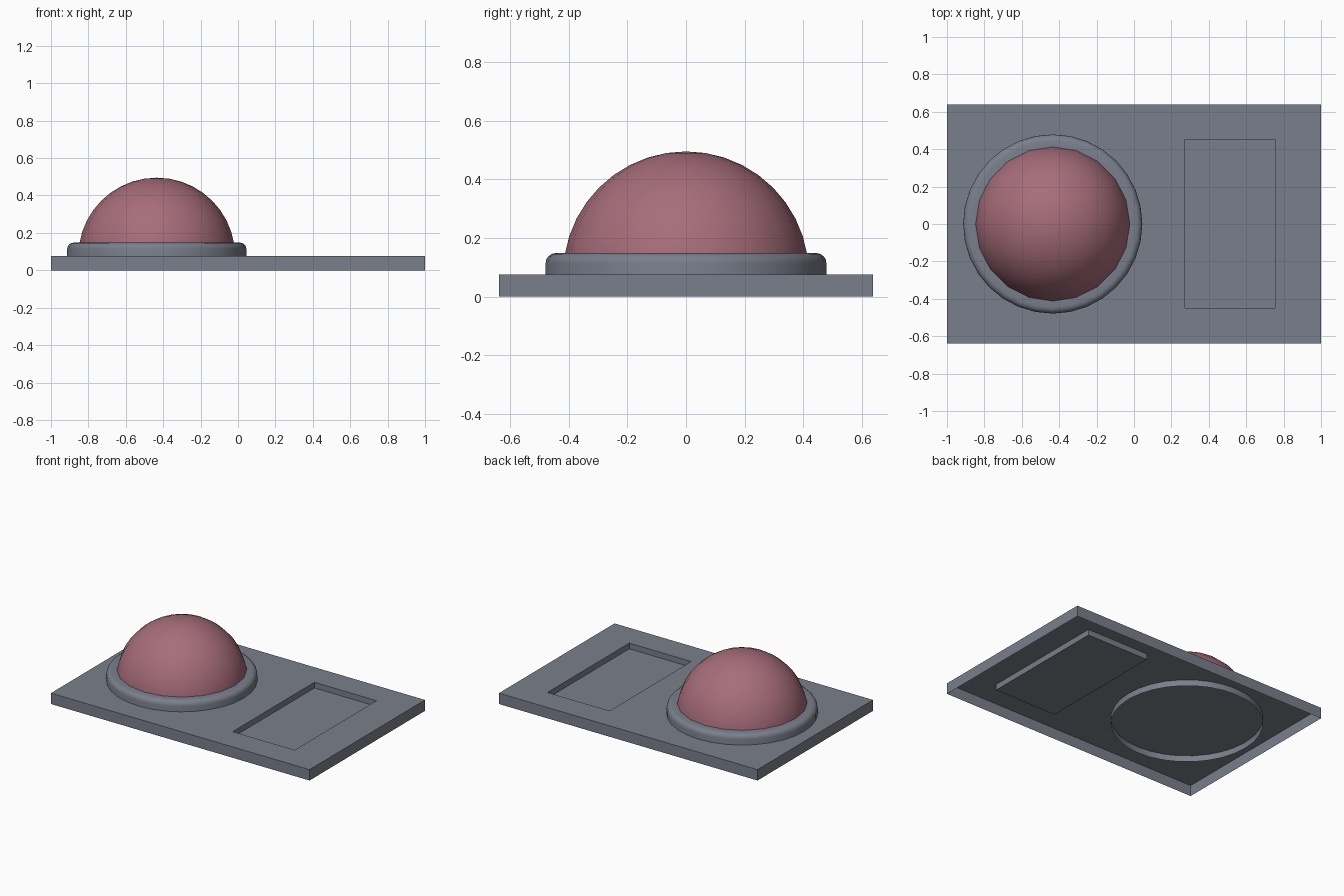
import bpy, bmesh
from math import sin, cos, pi

if "Cube" in bpy.data.objects:
    bpy.data.objects.remove(bpy.data.objects["Cube"])

TOP = 0.076            # height of the plate's upper face
CX = -0.4345           # centre of the dome and its collar
SLATE = (0.195, 0.212, 0.26, 1)
ROSE = (0.385, 0.152, 0.195, 1)


def finish(bm, name, color, angle=40):
    me = bpy.data.meshes.new(name)
    bm.to_mesh(me)
    bm.free()
    ob = bpy.data.objects.new(name, me)
    bpy.context.collection.objects.link(ob)
    mat = bpy.data.materials.new(name + "_colour")
    mat.diffuse_color = color
    mat.use_nodes = True
    mat.node_tree.nodes["Principled BSDF"].inputs["Base Color"].default_value = mat.diffuse_color
    me.materials.append(mat)
    bpy.ops.object.select_all(action='DESELECT')
    ob.select_set(True)
    bpy.context.view_layer.objects.active = ob
    bpy.ops.object.shade_smooth_by_angle(angle=angle * pi / 180)
    return ob


def lathe(name, profile, sides, color):
    """Spin an (r, z) profile, listed bottom to top, about the vertical axis at CX."""
    bm = bmesh.new()
    vs = [bm.verts.new((CX + r, 0, z)) for r, z in profile]
    es = [bm.edges.new(p) for p in zip(vs, vs[1:])]
    bmesh.ops.spin(bm, geom=vs + es, cent=(CX, 0, 0), axis=(0, 0, 1),
                   angle=2 * pi, steps=sides, use_duplicate=False)
    bmesh.ops.remove_doubles(bm, verts=bm.verts, dist=1e-4)
    for f in bm.faces:
        f.normal_update()
        c = f.calc_center_median()
        if (c.x - CX) * f.normal.x + c.y * f.normal.y + f.normal.z * 0.5 < 0:
            f.normal_flip()
    return finish(bm, name, color)


# plate: open-bottomed thin shell with a rectangular pocket in its upper face
bm = bmesh.new()


def loop(x0, x1, y0, y1, z):
    return [bm.verts.new((x, y, z)) for x, y in ((x0, y0), (x1, y0), (x1, y1), (x0, y1))]


pocket = (0.274, 0.754, -0.45, 0.453)
loops = [loop(-1, 1, -0.638, 0.638, 0), loop(-1, 1, -0.638, 0.638, TOP),
         loop(*pocket, TOP), loop(*pocket, 0.036)]
for a, b in zip(loops, loops[1:]):
    for i in range(4):
        j = (i + 1) % 4
        bm.faces.new((a[i], a[j], b[j], b[i]))
bm.faces.new(loops[-1])
finish(bm, "base_plate", SLATE)

# collar: straight wall reaching through the plate, rounded shoulder, flat top
R, H, F = 0.479, 0.148, 0.034
shoulder = [(R - F + F * cos(i * pi / 8), H - F + F * sin(i * pi / 8)) for i in range(5)]
lathe("dome_collar", [(R, 0.033)] + shoulder + [(0.405, H)], 32, SLATE)

# dome: hemisphere resting on the plate
DR = 0.419
lathe("dome", [(DR * cos(i * pi / 20), TOP + DR * sin(i * pi / 20)) for i in range(11)],
      20, ROSE)
